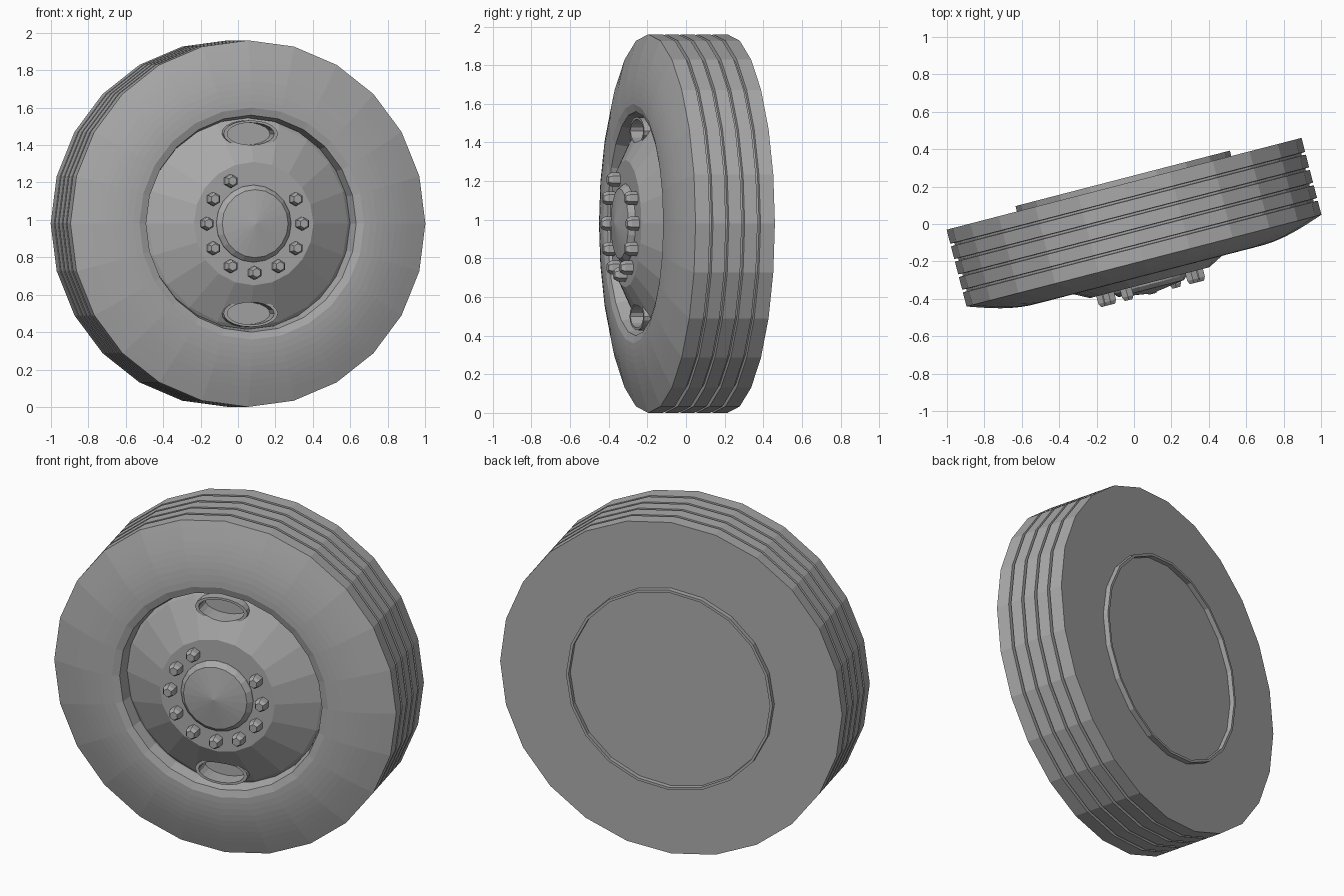
import bpy, bmesh
from math import sin, cos, pi, radians
from mathutils import Matrix, Vector

cube = bpy.data.objects.get("Cube")
if cube:
    bpy.data.objects.remove(cube, do_unlink=True)

grey = bpy.data.materials.new("plain_grey")
grey.use_nodes = True
grey.diffuse_color = (0.4, 0.4, 0.4, 1)
grey.node_tree.nodes["Principled BSDF"].inputs["Base Color"].default_value = (0.4, 0.4, 0.4, 1)

# The wheel is steered slightly; depth d runs forward from the back face
PLACE = Matrix.Translation((-0.053, 0.215, 0.98)) @ Matrix.Rotation(radians(14.5), 4, 'Z')


def finish(name, bm):
    bmesh.ops.recalc_face_normals(bm, faces=bm.faces)
    mesh = bpy.data.meshes.new(name)
    bm.to_mesh(mesh)
    bm.free()
    mesh.materials.append(grey)
    ob = bpy.data.objects.new(name, mesh)
    ob.matrix_world = PLACE
    bpy.context.collection.objects.link(ob)
    return ob


def lathe(name, profile, sides, closed=False, centre=(0, 0), squash=1):
    """Spin (radius, depth) points round the axle; squash flattens it in height."""
    bm = bmesh.new()
    rings = []
    for r, d in profile:
        count = sides if r > 0 else 1
        rings.append([bm.verts.new((centre[0] + r * sin(2 * pi * i / sides), -d,
                                    centre[1] + squash * r * cos(2 * pi * i / sides)))
                      for i in range(count)])
    pairs = list(zip(rings, rings[1:] + rings[:1])) if closed else list(zip(rings, rings[1:]))
    for a, b in pairs:
        for i in range(sides):
            j = (i + 1) % sides
            corners = [a[i % len(a)], a[j % len(a)], b[j % len(b)], b[i % len(b)]]
            bm.faces.new(list(dict.fromkeys(corners)))
    return finish(name, bm)


def combine(target, tool, operation):
    mod = target.modifiers.new(operation.lower(), 'BOOLEAN')
    mod.operation, mod.solver, mod.object = operation, 'EXACT', tool
    bpy.context.view_layer.objects.active = target
    bpy.context.view_layer.update()
    bpy.ops.object.modifier_apply(modifier=mod.name)
    bpy.data.objects.remove(tool, do_unlink=True)


# Tyre: flat back, tread with four grooves, rounded front wall, bore
R, WIDTH = 0.98, 0.424
tyre = [(0.565, 0), (R, 0)]
for k in range(1, 5):
    d = WIDTH * k / 5
    tyre += [(R, d - 0.008), (R - 0.022, d - 0.006), (R - 0.022, d + 0.006), (R, d + 0.008)]
tyre.append((R, WIDTH))
for k in range(1, 11):
    t = k / 10
    tyre.append((R - 0.36 * t, WIDTH + 0.08 * sin(t * pi / 2)))
tyre += [(0.58, 0.492), (0.565, 0.43)]
lathe("tyre", tyre, 24, closed=True)

# Wheel disc: back lip, sloping dish, flat flange
disc = lathe("wheel_disc", [(0, -0.002), (0.577, -0.002), (0.577, -0.03), (0.592, -0.03),
                            (0.592, 0.01), (0.575, 0.02), (0.575, 0.41), (0.55, 0.43),
                            (0.33, 0.546), (0, 0.546)], 20)

# Two hand holes with raised oval rims
for z in (0.48, -0.48):
    boss = lathe("boss", [(0, 0.3), (0.155, 0.3), (0.15, 0.485), (0, 0.485)], 20,
                 centre=(0, z), squash=0.48)
    combine(disc, boss, 'UNION')
    hole = lathe("hole", [(0, 0.39), (0.13, 0.39), (0.13, 0.6), (0, 0.6)], 20,
                 centre=(0, z), squash=0.46)
    combine(disc, hole, 'DIFFERENCE')

# Hub cap
cap = lathe("hub_cap", [(0, 0.53), (0.21, 0.53), (0.205, 0.555), (0.182, 0.578), (0, 0.605)], 20)

# Wheel nuts: twelve positions with two left empty near the top
for k in range(12):
    if k in (2, 3):
        continue
    a = radians(30 * k)
    lathe("wheel_nut", [(0, 0.53), (0.036, 0.53), (0.036, 0.588), (0.024, 0.608), (0, 0.608)],
          6, centre=(0.263 * cos(a), 0.263 * sin(a)))
